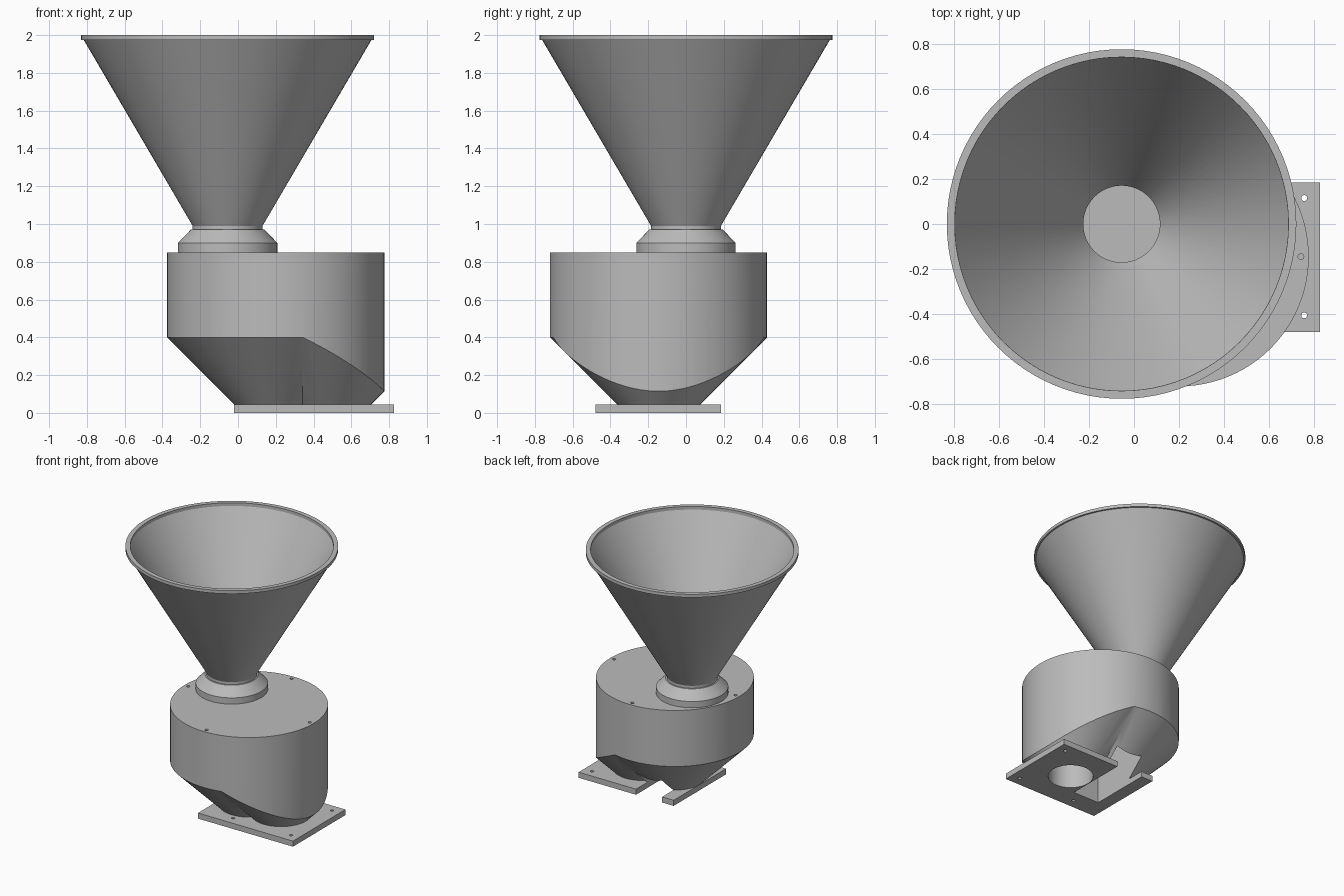
import bpy, bmesh, math
from mathutils import Vector

old = bpy.data.objects.get("Cube")
if old:
    bpy.data.objects.remove(old, do_unlink=True)

grey = bpy.data.materials.new("plain_grey")
grey.use_nodes = True
COLOUR = (0.5, 0.5, 0.5, 1)
grey.diffuse_color = COLOUR
grey.node_tree.nodes["Principled BSDF"].inputs["Base Color"].default_value = COLOUR

AXIS = Vector((0.2, -0.145, 0))      # housing and first outlet lobe
OUTLET = Vector((0.485, -0.145, 0))  # second lobe and discharge bore
FUNNEL = Vector((-0.055, 0, 0))
BODY_R = 0.575


def finish(name, bm):
    bmesh.ops.recalc_face_normals(bm, faces=bm.faces)
    mesh = bpy.data.meshes.new(name)
    bm.to_mesh(mesh)
    bm.free()
    mesh.materials.append(grey)
    ob = bpy.data.objects.new(name, mesh)
    bpy.context.collection.objects.link(ob)
    return ob


def cone(name, centre, z0, z1, r0, r1, sides=96):
    bm = bmesh.new()
    bmesh.ops.create_cone(bm, cap_ends=True, segments=sides, radius1=r0, radius2=r1, depth=z1 - z0)
    bmesh.ops.translate(bm, verts=bm.verts, vec=centre + Vector((0, 0, (z0 + z1) / 2)))
    return finish(name, bm)


def box(name, low, high):
    bm = bmesh.new()
    bmesh.ops.create_cube(bm, size=1)
    low, high = Vector(low), Vector(high)
    bmesh.ops.scale(bm, verts=bm.verts, vec=high - low)
    bmesh.ops.translate(bm, verts=bm.verts, vec=(low + high) / 2)
    return finish(name, bm)


def lathe(name, centre, profile, sides=96):
    """Spin a closed (radius, height) profile around a vertical axis."""
    bm = bmesh.new()
    rings = []
    for r, z in profile:
        rings.append([bm.verts.new(centre + Vector((r * math.cos(a), r * math.sin(a), z)))
                      for a in (math.tau * i / sides for i in range(sides))])
    for k, ring in enumerate(rings):
        nxt = rings[(k + 1) % len(rings)]
        for i in range(sides):
            j = (i + 1) % sides
            bm.faces.new((ring[i], ring[j], nxt[j], nxt[i]))
    return finish(name, bm)


def combine(target, tool, operation):
    mod = target.modifiers.new("combine", 'BOOLEAN')
    mod.object, mod.operation, mod.solver = tool, operation, 'EXACT'
    bpy.context.view_layer.objects.active = target
    bpy.ops.object.modifier_apply(modifier=mod.name)
    bpy.data.objects.remove(tool, do_unlink=True)


def drill(target, x, y, z0, z1):
    combine(target, cone("drill", Vector((x, y, 0)), z0, z1, 0.013, 0.013, 16), 'DIFFERENCE')


# Housing: cylinder whose underside tapers into two overlapping conical lobes
housing = cone("housing", AXIS, 0.03, 0.85, BODY_R, BODY_R)
lobes = cone("lobes", AXIS, 0.03, 0.95, 0.205, 1.125)
combine(lobes, cone("lobe", OUTLET, 0.03, 0.95, 0.205, 1.125), 'UNION')
combine(housing, lobes, 'INTERSECT')

# Discharge bore and rear pocket
BORE_R = 0.165
combine(housing, cone("bore", OUTLET, -0.1, 0.4, BORE_R, BORE_R), 'DIFFERENCE')
combine(housing, box("pocket", (0.083, -0.31, -0.1), (0.315, 0.185, 0.4)), 'DIFFERENCE')

# Four lid screw holes
for k in range(4):
    a = k * math.pi / 2
    drill(housing, AXIS.x + 0.54 * math.cos(a), AXIS.y + 0.54 * math.sin(a), 0.78, 0.9)

# Mounting plate with bore, rear slot and screw holes
plate = box("mounting_plate", (-0.02, -0.48, 0), (0.825, 0.185, 0.045))
combine(plate, cone("bore", OUTLET, -0.1, 0.1, BORE_R, BORE_R), 'DIFFERENCE')
combine(plate, box("slot", (0.083, -0.31, -0.1), (0.315, 0.3, 0.1)), 'DIFFERENCE')
for x, y in ((0.755, 0.115), (0.755, -0.405), (0.24, -0.405)):
    drill(plate, x, y, -0.1, 0.1)

# Inlet collar on the lid
collar = lathe("inlet_collar", FUNNEL, [(0.172, 0.85), (0.263, 0.85), (0.263, 0.9),
                                        (0.195, 0.97), (0.172, 0.97)])

# Open funnel with a rolled-out rim
funnel = lathe("funnel", FUNNEL, [(0.17, 0.85), (0.185, 0.85), (0.185, 0.99), (0.762, 1.975),
                                  (0.775, 1.975), (0.775, 2.0), (0.74, 2.0), (0.74, 1.975),
                                  (0.17, 0.99)])

# Smooth curved walls, crisp edges
bpy.ops.object.select_all(action='DESELECT')
for ob in (housing, plate, collar, funnel):
    ob.select_set(True)
bpy.context.view_layer.objects.active = housing
bpy.ops.object.shade_smooth_by_angle(angle=math.radians(25))
